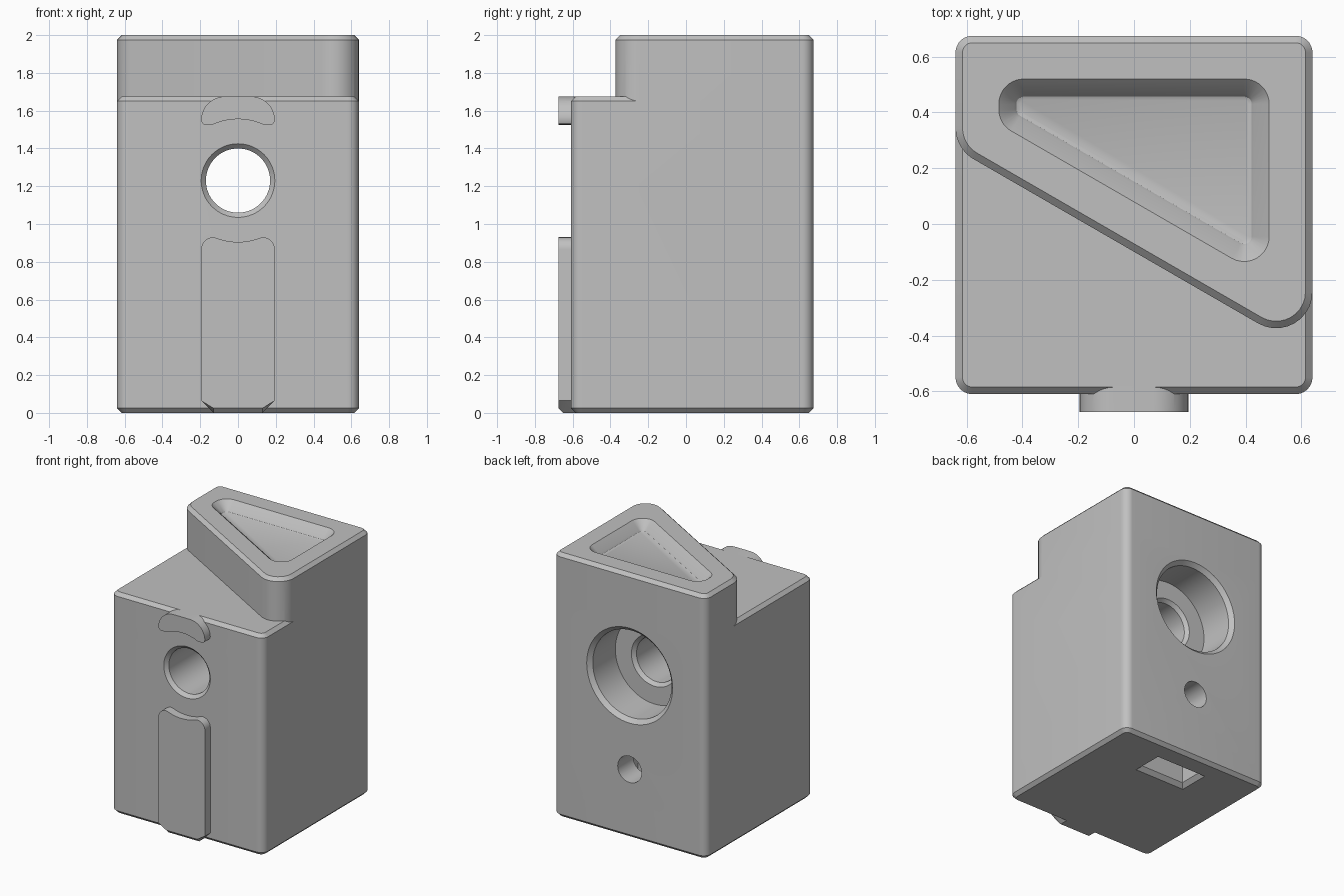
import bpy, bmesh, math
from mathutils import Vector

if "Cube" in bpy.data.objects:
    bpy.data.objects.remove(bpy.data.objects["Cube"], do_unlink=True)

grey = bpy.data.materials.new("plain_grey")
grey.use_nodes = True
GREY = (0.53, 0.53, 0.53, 1)
grey.diffuse_color = GREY
grey.node_tree.nodes["Principled BSDF"].inputs["Base Color"].default_value = GREY

W, BACK, FRONT, STEP, TOP, CH = 0.64, 0.675, -0.61, 1.675, 2.0, 0.025
HOLE_Z, RING = 1.23, 0.325


def loft(name, rings):
    """Closed solid through rings of equal point count, capped at both ends."""
    bm = bmesh.new()
    loops = [[bm.verts.new(p) for p in ring] for ring in rings]
    n = len(loops[0])
    for a, b in zip(loops, loops[1:]):
        for i in range(n):
            j = (i + 1) % n
            bm.faces.new((a[i], a[j], b[j], b[i]))
    bm.faces.new(loops[0])
    bm.faces.new(loops[-1])
    bmesh.ops.recalc_face_normals(bm, faces=bm.faces)
    mesh = bpy.data.meshes.new(name)
    bm.to_mesh(mesh)
    bm.free()
    obj = bpy.data.objects.new(name, mesh)
    mesh.materials.append(grey)
    bpy.context.collection.objects.link(obj)
    return obj


def rounded(corners, radii, inset, z, steps=10):
    """Ring of a convex anticlockwise outline with rounded corners, moved inward."""
    ring = []
    pts = [Vector(c) for c in corners]
    for i, p in enumerate(pts):
        r = radii[i]
        d0 = (p - pts[i - 1]).normalized()
        d1 = (pts[(i + 1) % len(pts)] - p).normalized()
        turn = math.acos(d0.dot(d1))
        centre = p - d0 * r * math.tan(turn / 2) + Vector((-d0.y, d0.x)) * r
        start = math.atan2(-d0.x, d0.y)
        for k in range(steps + 1):
            a = start + turn * k / steps
            q = centre + Vector((math.cos(a), math.sin(a))) * (r - inset)
            ring.append((q.x, q.y, z))
    return ring


def arc(cx, cz, r, a0, a1, steps=10):
    angles = [math.radians(a0 + (a1 - a0) * k / steps) for k in range(steps + 1)]
    return [(cx + r * math.cos(a), cz + r * math.sin(a)) for a in angles]


def mirrored(half):
    """Completes a right half outline running between two points near x = 0."""
    return half + [(-x, z) for x, z in reversed(half) if x > 1e-4]


def revolve_y(name, profile, z, steps=64):
    return loft(name, [[(x, y, zz) for x, zz in arc(0, z, r, 0, 360 - 360 / steps, steps - 1)]
                       for y, r in profile])


def combine(target, tool, operation):
    mod = target.modifiers.new(operation.lower(), "BOOLEAN")
    mod.operation, mod.object, mod.solver = operation, tool, "EXACT"
    bpy.context.view_layer.objects.active = target
    bpy.ops.object.modifier_apply(modifier=mod.name)
    bpy.data.objects.remove(tool, do_unlink=True)


def wedge(d):
    """Four-sided wedge outline with a 30 degree front edge, inset by d."""
    x, slope = W - d, math.tan(math.radians(30))

    def edge(px):
        return 0.27 - slope * (px + W) + d / math.cos(math.radians(30))
    return [(-x, edge(-x)), (x, edge(x)), (x, BACK - d), (-x, BACK - d)]


# Main body with chamfered top and bottom
box = [(-W, FRONT), (W, FRONT), (W, BACK), (-W, BACK)]
body = loft("body", [rounded(box, [0.06] * 4, i, z) for i, z in
                     ((CH, 0), (0, CH), (0, STEP - CH), (CH, STEP))])

# Raised wedge
radii = [0.13, 0.13, 0.06, 0.06]
block = loft("raised_wedge", [rounded(wedge(0), radii, i, z) for i, z in
                              ((0, 1.2), (0, TOP - CH), (CH, TOP))])
combine(body, block, "UNION")

# Sloped pocket in the wedge top
pocket = loft("pocket_cutter", [rounded(wedge(0.155), [0.09] * 4, i, z) for i, z in
                                ((-0.05, TOP + 0.05), (0.055, TOP - 0.055),
                                 (0.063, TOP - 0.067), (0.075, TOP - 0.072))])
combine(body, pocket, "DIFFERENCE")

# Front key below the hole, its top following the hole
half = ([(0, 0), (0.13, 0), (0.195, 0.065)] + arc(0.13, 0.865, 0.065, 0, 90)
        + arc(0, HOLE_Z, RING, -70, -90, 8))
key = mirrored(half)
lower_key = loft("lower_key", [[(x, -BACK, max(z, CH)) for x, z in key]]
                 + [[(x, y, z) for x, z in key] for y in (CH - BACK, -0.57)])
combine(body, lower_key, "UNION")

# Crescent key above the hole
half = ([(0, STEP)] + arc(0.07, 1.55, 0.125, 90, 0)
        + [(0.19, 1.535), (0.18, 1.527), (0.165, 1.525)] + arc(0, HOLE_Z, RING, 66, 90, 8))
upper_key = loft("upper_key", [[(x, y, z) for x, z in mirrored(half)] for y in (-BACK, -0.58)])
combine(body, upper_key, "UNION")

# Through hole with a wide counterbore at the back
bore = revolve_y("bore_cutter", [(FRONT - 0.1, 0.295), (FRONT + CH, 0.17), (0.35, 0.17),
                                 (0.375, 0.195), (0.375, 0.33), (0.645, 0.33), (0.725, 0.41)], HOLE_Z)
combine(body, bore, "DIFFERENCE")

# Slot in the underside
rings = []
for grow, z in ((0.03, -0.03), (-0.03, 0.03), (-0.03, 0.7)):
    sx, sy = 0.215 + grow, 0.12 + grow
    rings.append([(a * sx, 0.4 + b * sy, z) for a, b in ((-1, -1), (1, -1), (1, 1), (-1, 1))])
combine(body, loft("slot_cutter", rings), "DIFFERENCE")

# Small screw hole in the back
combine(body, revolve_y("screw_cutter", [(0.2, 0.1), (0.8, 0.1)], 0.52, 40), "DIFFERENCE")

bpy.ops.object.select_all(action="DESELECT")
body.select_set(True)
bpy.context.view_layer.objects.active = body
bpy.ops.object.shade_smooth_by_angle(angle=math.radians(30))
